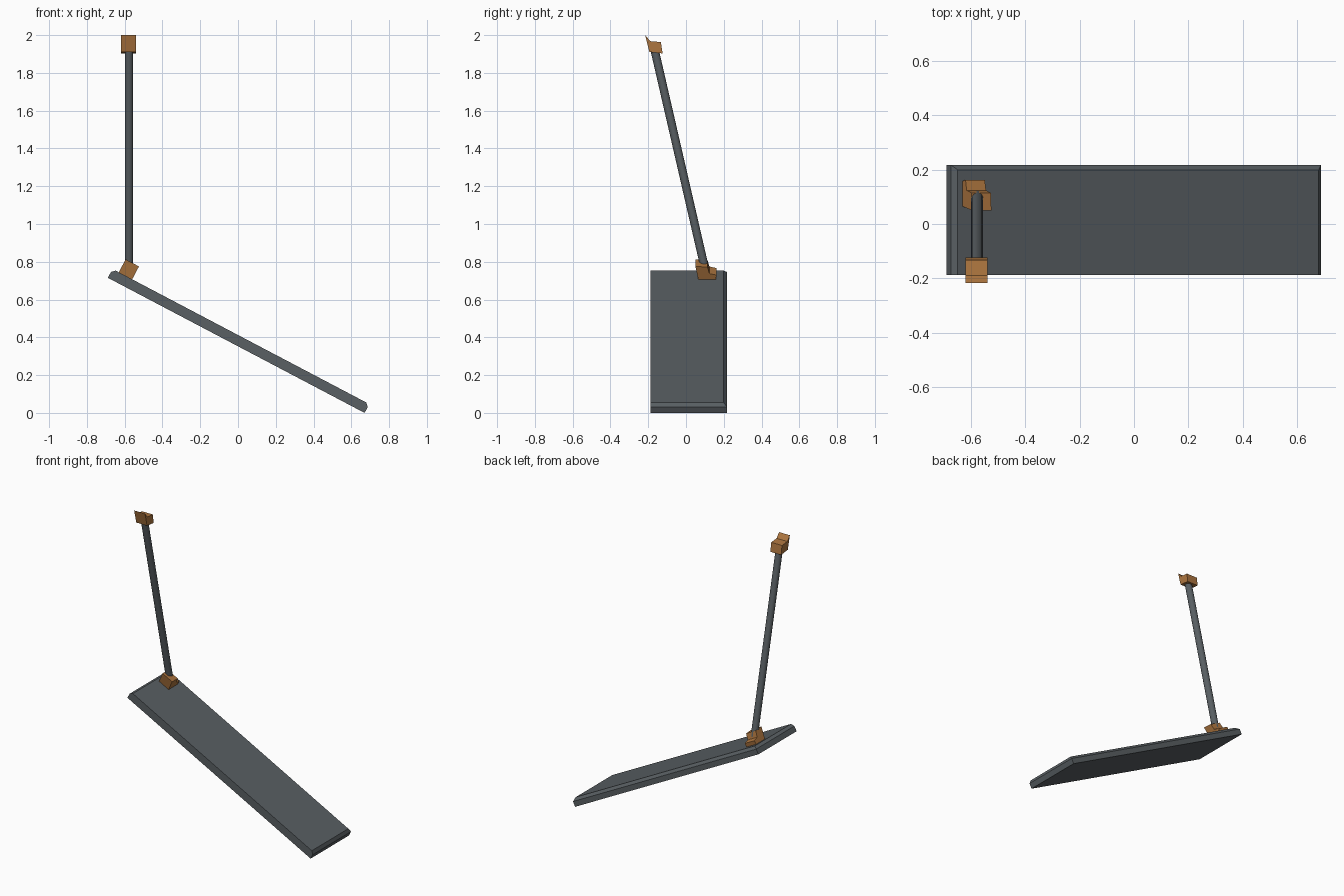
import bpy, bmesh, math
from mathutils import Matrix, Vector

if "Cube" in bpy.data.objects:
    bpy.data.objects.remove(bpy.data.objects["Cube"])

TILT = math.radians(27.75)


def material(name, color):
    m = bpy.data.materials.new(name)
    m.diffuse_color = (*color, 1)
    m.use_nodes = True
    m.node_tree.nodes["Principled BSDF"].inputs["Base Color"].default_value = m.diffuse_color
    return m


steel = material("dark_steel", (0.10, 0.115, 0.125))
bronze = material("bronze", (0.42, 0.18, 0.05))


def finish(name, bm, mat):
    bmesh.ops.recalc_face_normals(bm, faces=bm.faces)
    me = bpy.data.meshes.new(name)
    bm.to_mesh(me)
    bm.free()
    me.materials.append(mat)
    ob = bpy.data.objects.new(name, me)
    bpy.context.collection.objects.link(ob)
    return ob


def bracket(name, profile, width, matrix):
    """Extrude a (y, z) profile along x."""
    bm = bmesh.new()
    face = bm.faces.new([bm.verts.new((-width / 2, y, z)) for y, z in profile])
    ext = bmesh.ops.extrude_face_region(bm, geom=[face])
    verts = [g for g in ext["geom"] if isinstance(g, bmesh.types.BMVert)]
    bmesh.ops.translate(bm, verts=verts, vec=(width, 0, 0))
    bm.transform(matrix)
    return finish(name, bm, bronze)


# tilted slab, chamfered along the back and both ends of the top face
length, thick, y0, y1 = 1.536, 0.053, -0.188, 0.217
bm = bmesh.new()
bmesh.ops.create_cube(bm, size=1)
bmesh.ops.scale(bm, verts=bm.verts, vec=(length, y1 - y0, thick))
bmesh.ops.translate(bm, verts=bm.verts, vec=(length / 2, (y0 + y1) / 2, thick / 2))
edges = [e for e in bm.edges
         if all(v.co.z > thick / 2 for v in e.verts)
         and not all(v.co.y < 0 for v in e.verts)]
bmesh.ops.bevel(bm, geom=edges, offset=0.018, segments=1, affect='EDGES')
bm.transform(Matrix.Translation((-0.689, 0, 0.715)) @ Matrix.Rotation(TILT, 4, 'Y'))
finish("tilted_slab", bm, steel)

# lower bracket sits square on the slab
bracket("lower_bracket",
        [(0.066, -0.003), (0.05, 0.078), (0.114, 0.074), (0.124, 0.035),
         (0.162, 0.026), (0.157, -0.003)],
        0.08, Matrix.Translation((-0.596, 0, 0.725)) @ Matrix.Rotation(TILT, 4, 'Y'))

# upper bracket with its leaning front lip
bracket("upper_bracket",
        [(-0.216, 2.0), (-0.190, 1.968), (-0.133, 1.963), (-0.124, 1.903),
         (-0.194, 1.911)],
        0.08, Matrix.Translation((-0.579, 0, 0)))

# leaning round post
a, b = Vector((-0.577, 0.101, 0.76)), Vector((-0.577, -0.168, 1.93))
axis = b - a
bm = bmesh.new()
bmesh.ops.create_cone(bm, cap_ends=True, segments=20, radius1=0.022,
                      radius2=0.022, depth=axis.length)
bm.transform(Matrix.Translation((a + b) / 2)
             @ axis.to_track_quat('Z', 'Y').to_matrix().to_4x4())
post = finish("leaning_post", bm, steel)
bpy.context.view_layer.objects.active = post
post.select_set(True)
bpy.ops.object.shade_smooth_by_angle()
